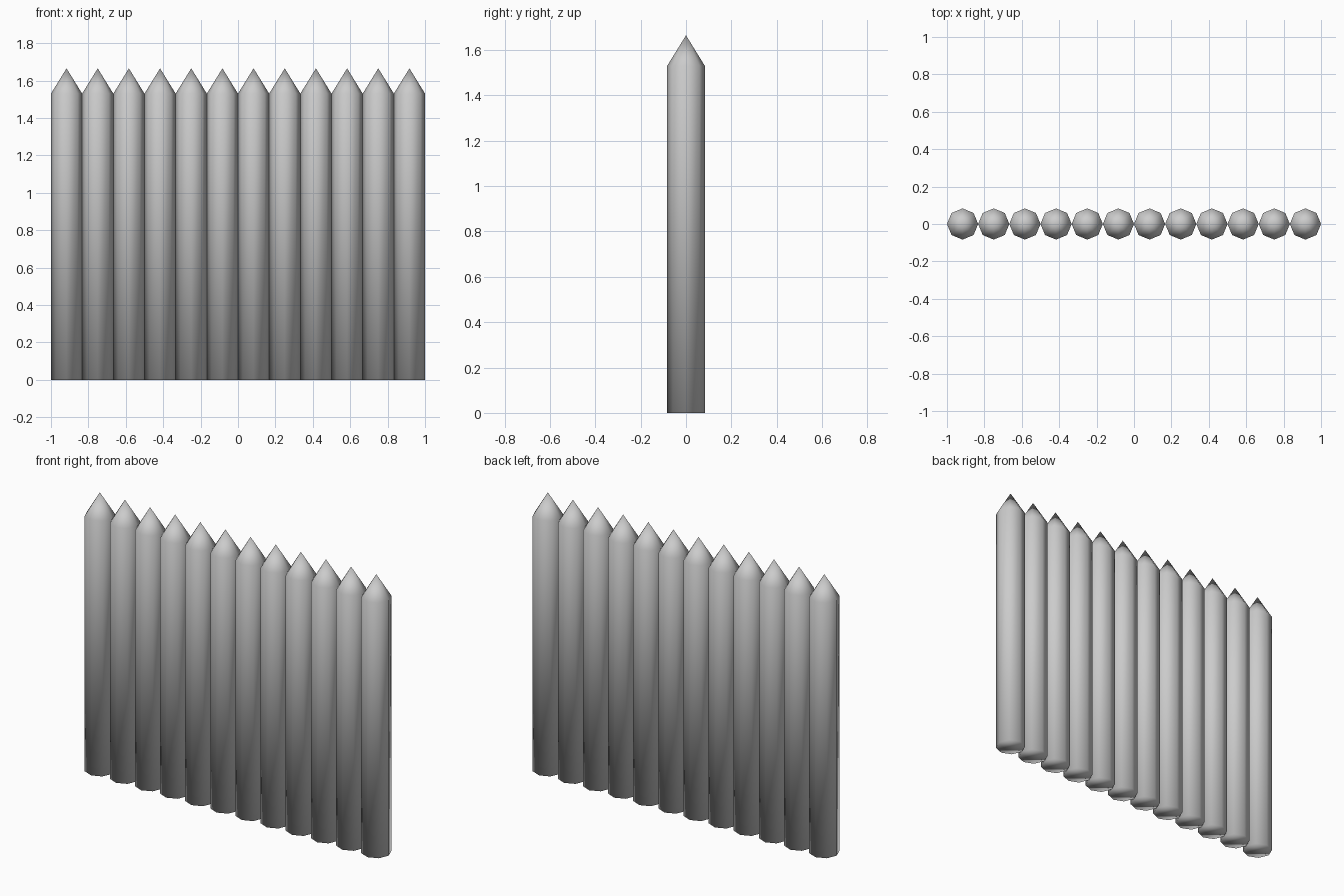
import bpy, bmesh, math

if "Cube" in bpy.data.objects:
    bpy.data.objects.remove(bpy.data.objects["Cube"])

COUNT = 12
R = 1 / COUNT          # post radius; neighbouring posts touch
SHOULDER = 1.53        # height where the point begins
TIP = 1.665
SIDES = 8


def ring(bm, z):
    return [bm.verts.new((R * math.cos(a), R * math.sin(a), z))
            for a in (2 * math.pi * i / SIDES for i in range(SIDES))]


# Sharpened eight-sided post, shared by the whole row
mesh = bpy.data.meshes.new("palisade_post")
bm = bmesh.new()
low, high = ring(bm, 0), ring(bm, SHOULDER)
tip = bm.verts.new((0, 0, TIP))
bm.faces.new(low[::-1])
for i in range(SIDES):
    j = (i + 1) % SIDES
    bm.faces.new((low[i], low[j], high[j], high[i]))
    bm.faces.new((high[i], high[j], tip))

# Smooth sides and point, crisp bottom rim
for f in bm.faces:
    f.smooth = True
for e in bm.edges:
    e.smooth = e.calc_face_angle() < math.radians(60)
bm.to_mesh(mesh)
bm.free()

# Row of posts
for i in range(COUNT):
    post = bpy.data.objects.new(f"palisade_post_{i + 1}", mesh)
    post.location.x = -1 + R * (2 * i + 1)
    bpy.context.collection.objects.link(post)
